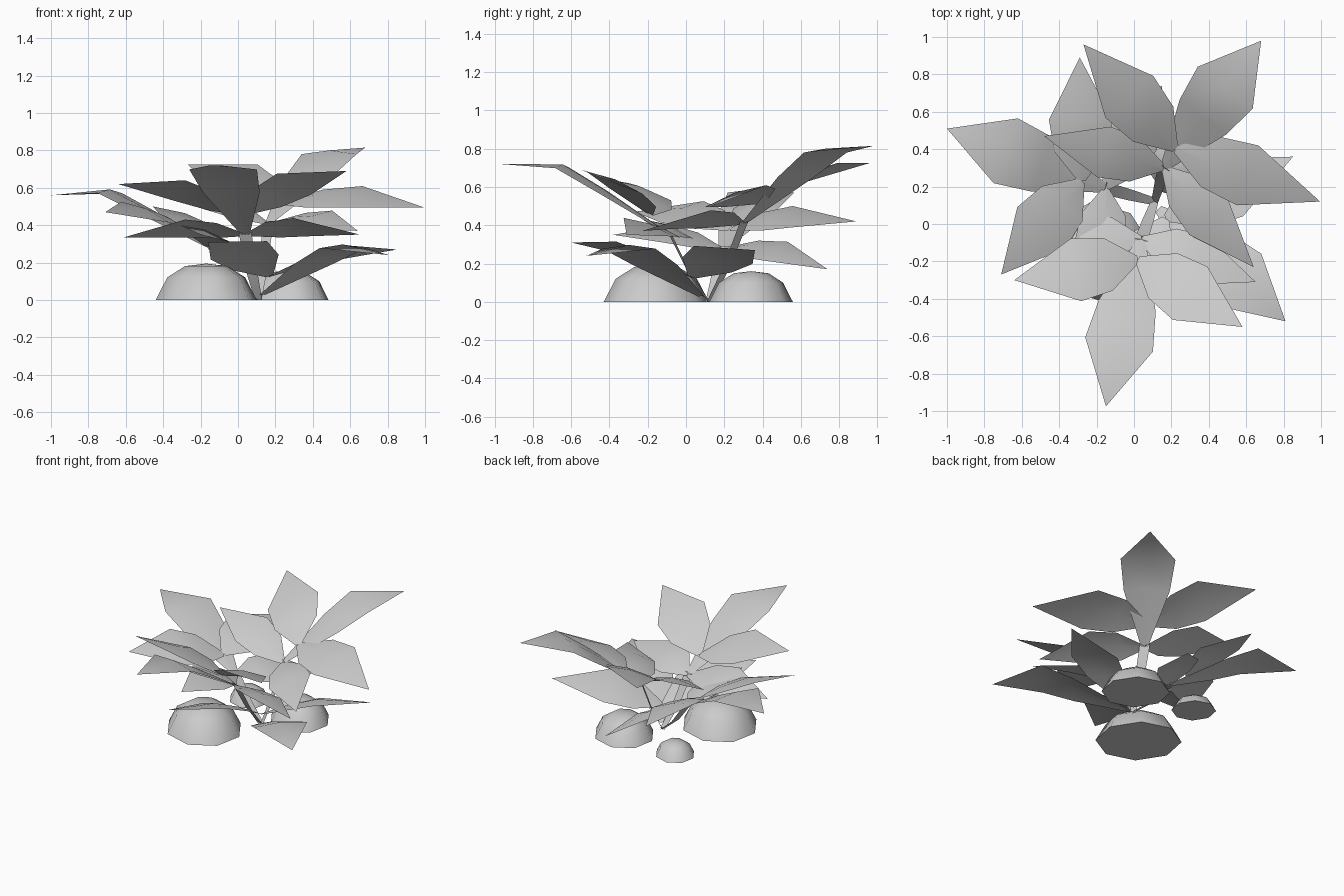
import bpy, math
from mathutils import Vector

if "Cube" in bpy.data.objects:
    bpy.data.objects.remove(bpy.data.objects["Cube"])


def make_object(name, verts, faces):
    mesh = bpy.data.meshes.new(name)
    mesh.from_pydata([tuple(v) for v in verts], [], faces)
    mesh.update()
    obj = bpy.data.objects.new(name, mesh)
    bpy.context.collection.objects.link(obj)
    for p in mesh.polygons:
        p.use_smooth = True
    return obj


def leaf(name, base, tip, heading, slope, width, lift, t1, t2):
    """Folded pointed blade, arched by lift and rolled to follow its frond's slope."""
    base, tip = Vector(base), Vector(tip)
    flat = Vector((tip.x - base.x, tip.y - base.y, 0)).normalized()
    side = Vector((-flat.y, flat.x, 0))
    side.z = slope * side.dot(heading)
    verts = []
    for t, w, h in ((0, .12, 0), (t1, .84, .7), (t2, 1, 1)):
        c = base.lerp(tip, t) + Vector((0, 0, h * lift))
        fold = Vector((0, 0, -.02 * w))
        s = side * w * width / 2
        verts += [c + s + fold, c, c - s + fold]
    verts.append(tip)
    faces = [(r + k, r + k + 1, r + k + 4, r + k + 3) for r in (0, 3) for k in (0, 1)]
    faces += [(6, 7, 9), (7, 8, 9)]
    make_object(name, verts, faces)


def stem(name, root, top, heading):
    """Tapered ribbon from the root to the lower leaf pair."""
    root, top = Vector(root), Vector(top)
    side = Vector((-heading.y, heading.x, 0))
    verts = []
    for t, w in ((0, .02), (.5, .03), (1.03, .035)):
        c = root.lerp(top, t)
        c.z -= .03 * math.sin(math.pi * min(t, 1))
        verts += [c + side * w, c - side * w]
    make_object(name, verts, [(0, 1, 3, 2), (2, 3, 5, 4)])


def rock(name, x, y, r, h):
    """Eight-sided dome with a flat bottom, slightly narrower along one diagonal."""
    verts, faces = [], []
    for k, z in ((1, 0), (.77, .62), (.42, .93)):
        for i in range(8):
            a = i * math.tau / 8 + .15
            p, q = r * k * .93 * math.cos(a), r * k * 1.04 * math.sin(a)
            verts.append((x + (p - q) * .7071, y + (p + q) * .7071, h * z))
    verts.append((x, y, h))
    for i in range(8):
        j = (i + 1) % 8
        faces += [(b + i, b + j, b + 8 + j, b + 8 + i) for b in (0, 8)]
        faces.append((16 + i, 16 + j, 24))
    faces.append(tuple(range(7, -1, -1)))
    obj = make_object(name, verts, faces)
    bpy.context.view_layer.objects.active = obj
    obj.select_set(True)
    bpy.ops.object.shade_smooth_by_angle(angle=math.radians(50))
    obj.select_set(False)


# Fronds: lower node, upper node, slope, leaf tips (end leaf, upper pair, lower pair)
root = (.11, .12, 0)
fronds = {
    "back": ((.16, .3, .41), (.22, .4, .52), .35,
             [(.68, .98, .815), (-.27, .96, .725), (.995, .12, .495),
              (-.48, .47, .58), (.64, -.23, .37)]),
    "front": ((.04, -.08, .35), (.02, -.19, .46), .35,
              [(-.15, -.975, .72), (-.64, -.3, .62), (.58, -.55, .69),
               (-.61, -.09, .335), (.65, -.31, .35)]),
    "left": ((-.15, .19, .28), (-.28, .23, .38), .35,
             [(-1, .51, .56), (-.29, .89, .42), (-.71, -.27, .47),
              (.15, .74, .17), (-.2, -.38, .35)]),
    "low": ((.13, .08, .03), (.17, .03, .13), .3,
            [(.81, -.52, .24), (.85, .36, .27), (-.16, -.6, .31)]),
}
for name, (low, high, slope, tips) in fronds.items():
    low, high = Vector(low), Vector(high)
    heading = Vector((tips[0][0] - low.x, tips[0][1] - low.y, 0)).normalized()
    if name != "low":
        stem(name + "_stem", root, low, heading)
    leaf(name + "_end_leaf", low, tips[0], heading, slope, .37, .135, .4, .63)
    for i, tip in enumerate(tips[1:]):
        if i < 2:
            leaf(f"{name}_upper_leaf_{i + 1}", high, tip, heading, slope, .34, .065, .24, .5)
        else:
            leaf(f"{name}_lower_leaf_{i - 1}", low, tip, heading, slope, .28, .06, .24, .5)

# Rocks around the root
rock("large_rock", -.17, -.155, .28, .195)
rock("medium_rock", .27, .34, .222, .16)
rock("small_rock", -.19, .4, .145, .1)
